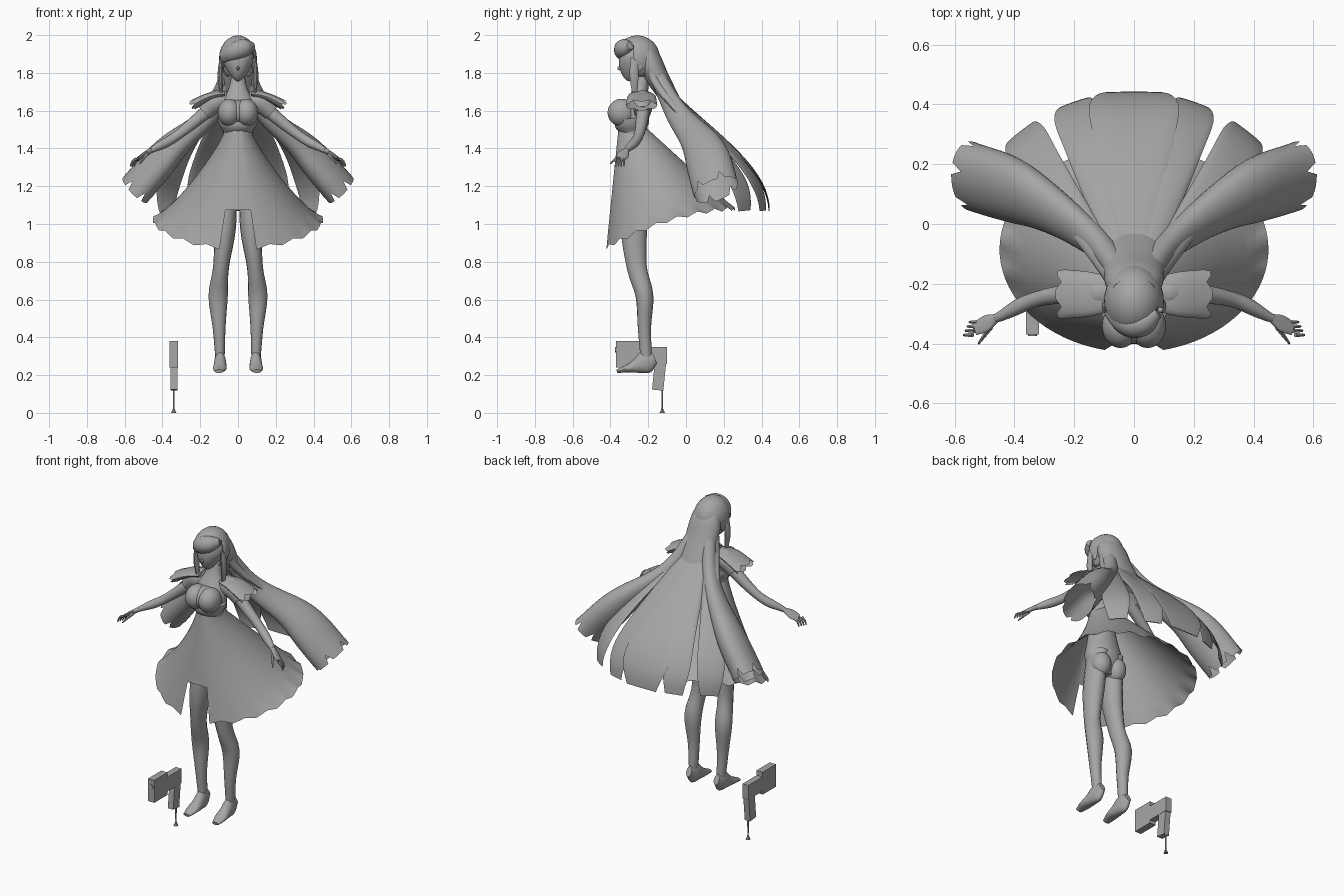
import bpy, bmesh, math
from mathutils import Vector, Matrix

cube = bpy.data.objects.get("Cube")
if cube:
    bpy.data.objects.remove(cube)

grey = (.38, .38, .38, 1)
material = bpy.data.materials.new("plain grey")
material.use_nodes = True
material.diffuse_color = grey
material.node_tree.nodes["Principled BSDF"].inputs["Base Color"].default_value = grey


def finish(name, bm, mirror=False, thickness=0):
    bmesh.ops.recalc_face_normals(bm, faces=bm.faces)
    mesh = bpy.data.meshes.new(name)
    bm.to_mesh(mesh)
    bm.free()
    mesh.materials.append(material)
    part = bpy.data.objects.new(name, mesh)
    bpy.context.collection.objects.link(part)
    bpy.ops.object.select_all(action='DESELECT')
    part.select_set(True)
    bpy.context.view_layer.objects.active = part
    bpy.ops.object.shade_smooth_by_angle(angle=math.radians(40))
    if thickness:
        part.modifiers.new("thickness", 'SOLIDIFY').thickness = thickness
    if mirror:
        part.modifiers.new("mirror", 'MIRROR')


def blend(values, t):
    """Value at t from 0 to 1, by a rule or by a smooth curve through a few values."""
    if callable(values):
        return values(t)
    v = [Vector(q) if isinstance(q, tuple) else q for q in values]
    v = [v[0] * 2 - v[1]] + v + [v[-1] * 2 - v[-2]]
    spans = len(values) - 1
    i = min(int(t * spans), spans - 1)
    t = t * spans - i
    a, b, c, d = v[i:i + 4]
    return b + ((c - a) * t + (a * 2 - b * 5 + c * 4 - d) * t ** 2 + (b * 3 - a - c * 3 + d) * t ** 3) / 2


def sweep(name, path, width, depth=None, side=(1, 0, 0), sides=16, steps=16,
          open_end=False, notch=0, spacing=3, **options):
    """Oval section swept along a path, with half width towards side and half depth across it."""
    bm = bmesh.new()
    rings = []
    points = [Vector(blend(path, i / steps)) for i in range(steps + 1)]
    for i, centre in enumerate(points):
        along = (points[min(i + 1, steps)] - points[max(i - 1, 0)]).normalized()
        across = Vector(side)
        across = (across - along * across.dot(along)).normalized()
        up = along.cross(across)
        w = blend(width, i / steps)
        d = blend(depth or width, i / steps)
        ring = []
        for j in range(sides):
            turn = math.tau * j / sides
            co = centre + across * w * math.cos(turn) + up * d * math.sin(turn)
            if i == steps and j % spacing == 0:
                co -= along * notch
            ring.append(bm.verts.new(co))
        rings.append(ring)
    for a, b in zip(rings, rings[1:]):
        for j in range(sides):
            bm.faces.new((a[j - 1], a[j], b[j], b[j - 1]))
    bm.faces.new(rings[0])
    if not open_end:
        bm.faces.new(rings[-1])
    finish(name, bm, **options)


def ball(name, centre, radii, shape=None, drop=None, **options):
    bm = bmesh.new()
    bmesh.ops.create_uvsphere(bm, u_segments=32, v_segments=20, radius=1)
    for v in bm.verts:
        if shape:
            shape(v.co)
        v.co = Vector(c + r * q for c, r, q in zip(centre, radii, v.co))
    if drop:
        bmesh.ops.delete(bm, geom=[f for f in bm.faces if drop(f.calc_center_median())], context='FACES')
    finish(name, bm, **options)


def block(name, centre, size, tilt=0):
    bm = bmesh.new()
    place = Matrix.Translation(centre) @ Matrix.Rotation(tilt, 4, 'X') @ Matrix.Diagonal((*size, 1))
    bmesh.ops.create_cube(bm, size=1, matrix=place)
    finish(name, bm)


# Body
sweep("torso", path=[(0, -.26, 1.08), (0, -.28, 1.45), (0, -.22, 1.82)],
      width=[.05, .115, .1, .08, .08, .1, .05, .03],
      depth=[.05, .09, .08, .07, .07, .07, .04, .03], sides=24, steps=28)
ball("bust", centre=(.045, -.34, 1.59), radii=(.062, .075, .073), mirror=True)
ball("chest", centre=(0, -.325, 1.59), radii=(.085, .075, .068))
sweep("bodice_band", path=[(0, -.28, 1.49), (0, -.29, 1.56)], width=[.08, .1, .11], depth=[.07, .09, .09])
ball("buttock", centre=(.055, -.225, 1.13), radii=(.058, .06, .075), mirror=True)
sweep("leg", path=[(.055, -.255, 1.22), (.067, -.275, .98), (.09, -.26, .77), (.105, -.22, .62), (.1, -.22, .45), (.095, -.21, .28)],
      width=[.05, .056, .042, .051, .034, .024], depth=[.075, .07, .053, .047, .035, .03],
      steps=20, mirror=True)
sweep("foot", path=[(.095, -.165, .29), (.095, -.26, .25), (.1, -.365, .22)],
      width=[.018, .03, .034, .036, .022], depth=[.03, .06, .04, .02, .01], mirror=True)

# Arms and hands
shoulder, elbow = (.1, -.22, 1.65), (.32, -.25, 1.47)
wrist, knuckles = (.46, -.315, 1.39), (.53, -.35, 1.345)
sweep("arm", path=[shoulder, elbow, wrist], width=[.04, .033, .026, .025, .015], mirror=True)
sweep("palm", path=[wrist, knuckles], width=[.015, .03, .025], depth=[.014, .008],
      side=(-.4, .9, 0), mirror=True)
for i, name in enumerate(("index", "middle", "ring", "little")):
    root = Vector(knuckles) + Vector((-.4, .9, 0)) * .016 * (i - 1.5)
    bend, tip = root + Vector((.02, 0, -.015)), root + Vector((.03, 0, -.04))
    sweep(name + "_finger", path=[root, bend, tip], width=[.008, .004], sides=6, steps=4, mirror=True)
sweep("thumb", path=[(.48, -.345, 1.37), (.52, -.4, 1.32)], width=[.01, .004], sides=6, steps=4, mirror=True)

# Puffed sleeves ending in a scalloped frill
sweep("sleeve", path=[(.06, -.23, 1.65), (.12, -.23, 1.645), (.18, -.23, 1.59)],
      width=[.05, .06, .045], side=(0, 1, 0), mirror=True)
sweep("sleeve_frill", path=[(.07, -.235, 1.69), (.15, -.235, 1.675), (.25, -.235, 1.625)], width=[.055, .075, .083],
      depth=[.015, .028], side=(0, 1, 0), sides=18, steps=6, open_end=True, notch=.02, mirror=True)


# Skirt: a tilted cone, slit at the front, with a scalloped ruffle at the hem
def skirt(name, start, end, steps, scallop=0):
    columns, slit = 72, .22
    bm = bmesh.new()
    rings, fronts = [], []
    for i in range(steps + 1):
        t = start + (end - start) * i / steps
        front, back = Vector((-.36 - .07 * t, 1.5 - .63 * t)), Vector((-.2 + .46 * t, 1.5 - .42 * t))
        ring = []
        for j in range(columns + 1):
            turn = slit + (math.tau - 2 * slit) * j / columns
            y, z = (front + back) / 2 + (front - back) / 2 * math.cos(turn)
            x = (.07 + .38 * t ** 1.25) * math.sin(turn)
            lift = .045 * t ** 6 * math.sin(turn) ** 2
            wave = scallop * (abs(j % 4 - 2) - 1) * i / steps
            ring.append(bm.verts.new((x, y, z + lift - wave)))
        rings.append(ring)
        fronts.append(front.y)
    for a, b, height in zip(rings, rings[1:], fronts[1:]):
        for j in range(columns):
            bm.faces.new((a[j], a[j + 1], b[j + 1], b[j]))
        if height > 1.07:
            bm.faces.new((a[-1], a[0], b[0], b[-1]))
    finish(name, bm)


skirt("skirt", start=0, end=.85, steps=20)
skirt("skirt_ruffle", start=.85, end=1, steps=3, scallop=.01)


# Head
def jaw(p):
    if p.z < 0:
        p.x *= 1 + p.z * .45
        p.y += p.z * (.4 + p.y * .35)


ball("head", centre=(0, -.255, 1.865), radii=(.085, .1, .11), shape=jaw)
ball("nose", centre=(0, -.35, 1.825), radii=(.007, .014, .012))
ball("ear", centre=(.084, -.245, 1.84), radii=(.01, .02, .03), mirror=True)

# Hair around the face
ball("hair_cap", centre=(0, -.258, 1.878), radii=(.1, .12, .12), thickness=.006,
     drop=lambda p: p.z < 1.78 or (p.y < -.28 and p.z < 1.92 + p.x * .45))
sweep("swept_fringe", path=[(.08, -.295, 1.945), (0, -.335, 1.922), (-.083, -.295, 1.88)],
      width=[.02, .045, .05, .045, .03], depth=[.02, .045, .047, .04, .02], side=(0, 0, 1))
sweep("face_lock", path=[(.088, -.275, 1.88), (.095, -.275, 1.78), (.085, -.27, 1.67)],
      width=[.01, .013, .008], depth=[.02, .024, .012], sides=10, mirror=True)

# Long hair: a root, a fan of flat locks and a hollow lock on each side
sweep("back_hair_root", path=[(0, -.22, 1.95), (0, -.165, 1.8), (0, -.01, 1.55)],
      width=[.07, .098, .1, .095], depth=[.04, .065, .055, .03], sides=24)
for i, name in enumerate(("centre_hair", "middle_hair", "outer_hair")):
    turn = i / 3

    def fall(t):
        reach = .61 * math.sin(t * math.pi / 2) ** 1.4
        return (reach * math.sin(turn) + .03 * i * (1 - t), reach * math.cos(turn) - .17, 1.8 - .73 * t)

    scale = .52 if i else 1
    sweep(name, path=fall, width=[w * scale for w in (.085, .09, .11, .135, .15, .1)],
          depth=[.03, .02, .01, .003], side=(math.cos(turn), -math.sin(turn), 0), steps=20, mirror=i > 0)
sweep("side_lock", path=[(.045, -.16, 1.8), (.14, -.05, 1.59), (.35, .09, 1.4), (.545, .16, 1.18)],
      width=[.04, .055, .08, .12, .125], depth=[.04, .045, .055, .08, .085], side=(.45, .85, 0),
      sides=36, steps=20, open_end=True, notch=.05, spacing=6, mirror=True)

# Hand device with a grip and a hanging charm
block("device_body", centre=(-.34, -.305, .31), size=(.043, .13, .14))
block("device_rear", centre=(-.34, -.175, .305), size=(.04, .15, .09))
block("device_grip", centre=(-.34, -.14, .22), size=(.037, .06, .2), tilt=-.1)
sweep("device_muzzle", path=[(-.34, -.36, .335), (-.34, -.375, .335)], width=[.015, .015], steps=1)
sweep("charm_rod", path=[(-.34, -.126, .12), (-.34, -.126, .03)], width=[.005, .004], sides=8, steps=1)
sweep("charm_bell", path=[(-.34, -.126, .035), (-.34, -.126, 0)], width=[.003, .006, .014], sides=8, steps=4)
